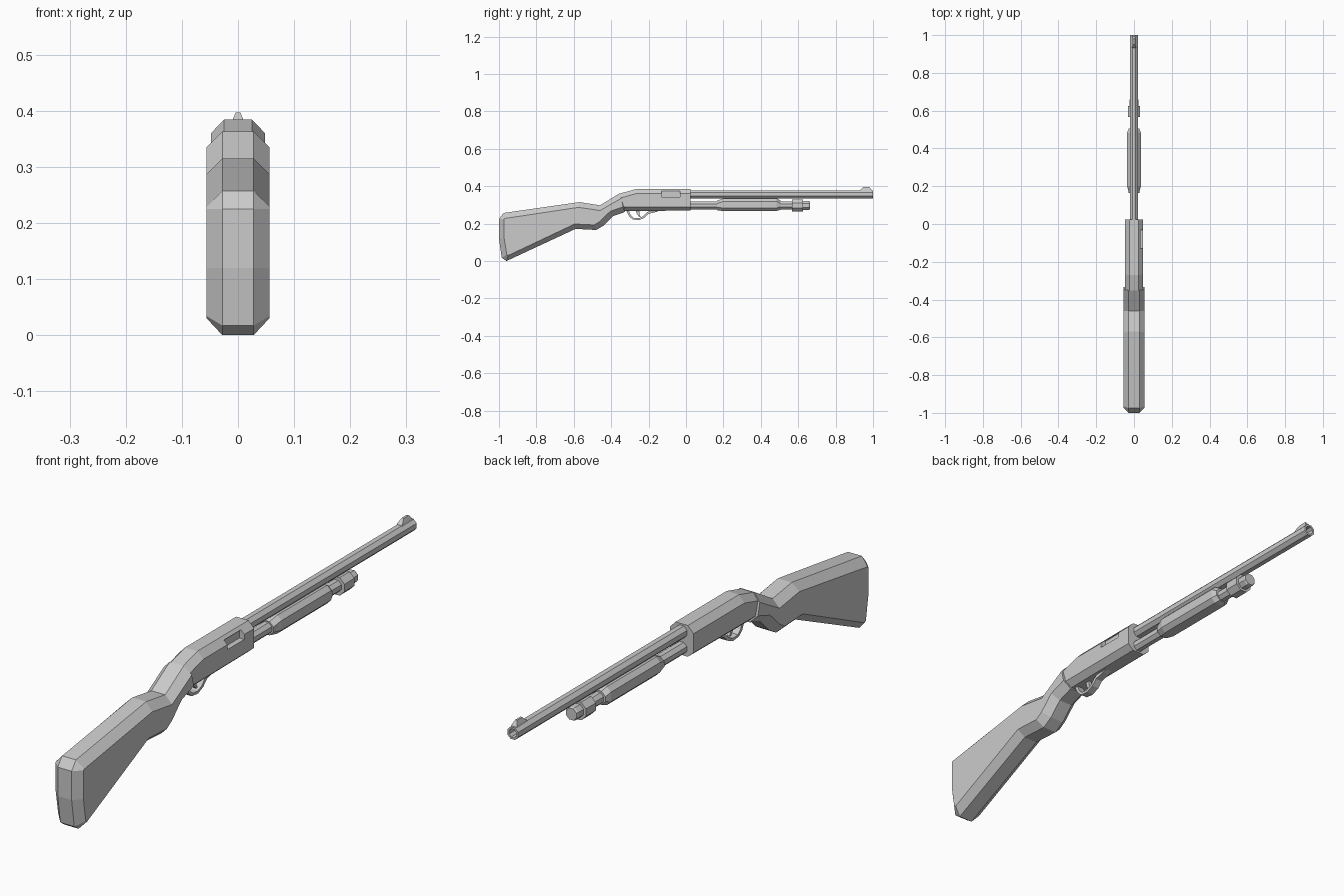
import bpy, bmesh, math

if "Cube" in bpy.data.objects:
    bpy.data.objects.remove(bpy.data.objects["Cube"])


def loft(name, rings, cyclic_caps=True):
    """Skin a list of equal-length closed rings and cap both ends."""
    bm = bmesh.new()
    vs = [[bm.verts.new(p) for p in r] for r in rings]
    n = len(rings[0])
    for a, b in zip(vs, vs[1:]):
        for i in range(n):
            j = (i + 1) % n
            bm.faces.new((a[i], a[j], b[j], b[i]))
    if cyclic_caps:
        bm.faces.new(vs[0])
        bm.faces.new(vs[-1])
    bmesh.ops.recalc_face_normals(bm, faces=bm.faces)
    me = bpy.data.meshes.new(name)
    bm.to_mesh(me)
    bm.free()
    ob = bpy.data.objects.new(name, me)
    bpy.context.collection.objects.link(ob)
    return ob


def slab(name, outer, inner, x_mid, x_side):
    """Side outline (y, z) with chamfered flanks."""
    plan = [(-x_side, inner), (-x_mid, outer), (x_mid, outer), (x_side, inner)]
    return loft(name, [[(x, y, z) for y, z in pts] for x, pts in plan])


def prism(name, pts, x):
    return loft(name, [[(s * x, y, z) for y, z in pts] for s in (-1, 1)])


def turned(name, zc, profile, sides=8):
    """Faceted turned part along y; profile is (y, apothem)."""
    rings = []
    for y, r in profile:
        r /= math.cos(math.pi / sides)
        ang = [(i + 0.5) * 2 * math.pi / sides for i in range(sides)]
        rings.append([(r * math.cos(a), y, zc + r * math.sin(a)) for a in ang])
    return loft(name, rings)


# Stock
slab("stock",
     [(-1, .225), (-.975, .257), (-.57, .315), (-.46, .298), (-.353, .363),
      (-.327, .262), (-.39, .24), (-.44, .19), (-.48, .166), (-.59, .172),
      (-.96, 0), (-.985, .017), (-1, .12)],
     [(-.972, .225), (-.966, .228), (-.575, .287), (-.46, .27), (-.346, .335),
      (-.335, .29), (-.405, .266), (-.46, .212), (-.49, .193), (-.595, .198),
      (-.95, .03), (-.958, .034), (-.972, .12)], .028, .056)

# Receiver
receiver = slab("receiver",
     [(-.353, .361), (-.27, .384), (.025, .384), (.025, .27), (-.327, .267)],
     [(-.348, .338), (-.268, .36), (.025, .36), (.025, .29), (-.332, .288)],
     .025, .048)

# Ejection port cut into the right side
port = prism("port_cutter", [(-.13, .342), (-.13, .374), (-.032, .374), (-.032, .342)], .02)
port.location.x = .048
port.hide_render = True
port.hide_viewport = True
cut = receiver.modifiers.new("port", 'BOOLEAN')
cut.object = port
cut.operation = 'DIFFERENCE'
cut.solver = 'EXACT'

# Barrel with hollow muzzle
turned("barrel", .356, [(.02, .022), (1, .022), (1, .015), (.92, .015)])

# Front sight
loft("front_sight", [[(s * x, y, z) for s, y in ((-1, a), (1, a), (1, b), (-1, b))]
                     for x, a, b, z in ((.012, .93, .995, .374), (.01, .935, .99, .383),
                                        (.004, .95, .98, .397))])

# Magazine tube, collar and end cap
turned("magazine_tube", .297, [(.02, .021), (.63, .021)])
turned("tube_collar", .297, [(.567, .029), (.567, .033), (.625, .033), (.625, .029)])
turned("tube_cap", .297, [(.62, .024), (.655, .024), (.662, .021)])

# Sliding fore-end
pump = []
for y, w, lo, hi in ((.165, .028, .272, .322), (.185, .032, .269, .33),
                     (.2, .036, .268, .335), (.485, .036, .268, .335),
                     (.505, .028, .274, .324)):
    c = .016
    pump.append([(w, y, lo + c), (w, y, hi - c), (w - c, y, hi), (c - w, y, hi),
                 (-w, y, hi - c), (-w, y, lo + c), (c - w, y, lo), (w - c, y, lo)])
loft("fore_end", pump)

# Trigger guard and trigger
path = [(-.32, .27), (-.305, .24), (-.285, .222), (-.25, .219), (-.22, .232),
        (-.2, .252), (-.16, .262), (-.14, .27)]
inside = [(-.19, .27), (-.21, .26), (-.228, .24), (-.252, .229), (-.28, .231),
          (-.295, .245), (-.306, .27)]
prism("trigger_guard", path + inside, .014)
prism("trigger", [(-.268, .27), (-.262, .25), (-.25, .235), (-.243, .237),
                  (-.25, .252), (-.248, .27)], .006)
